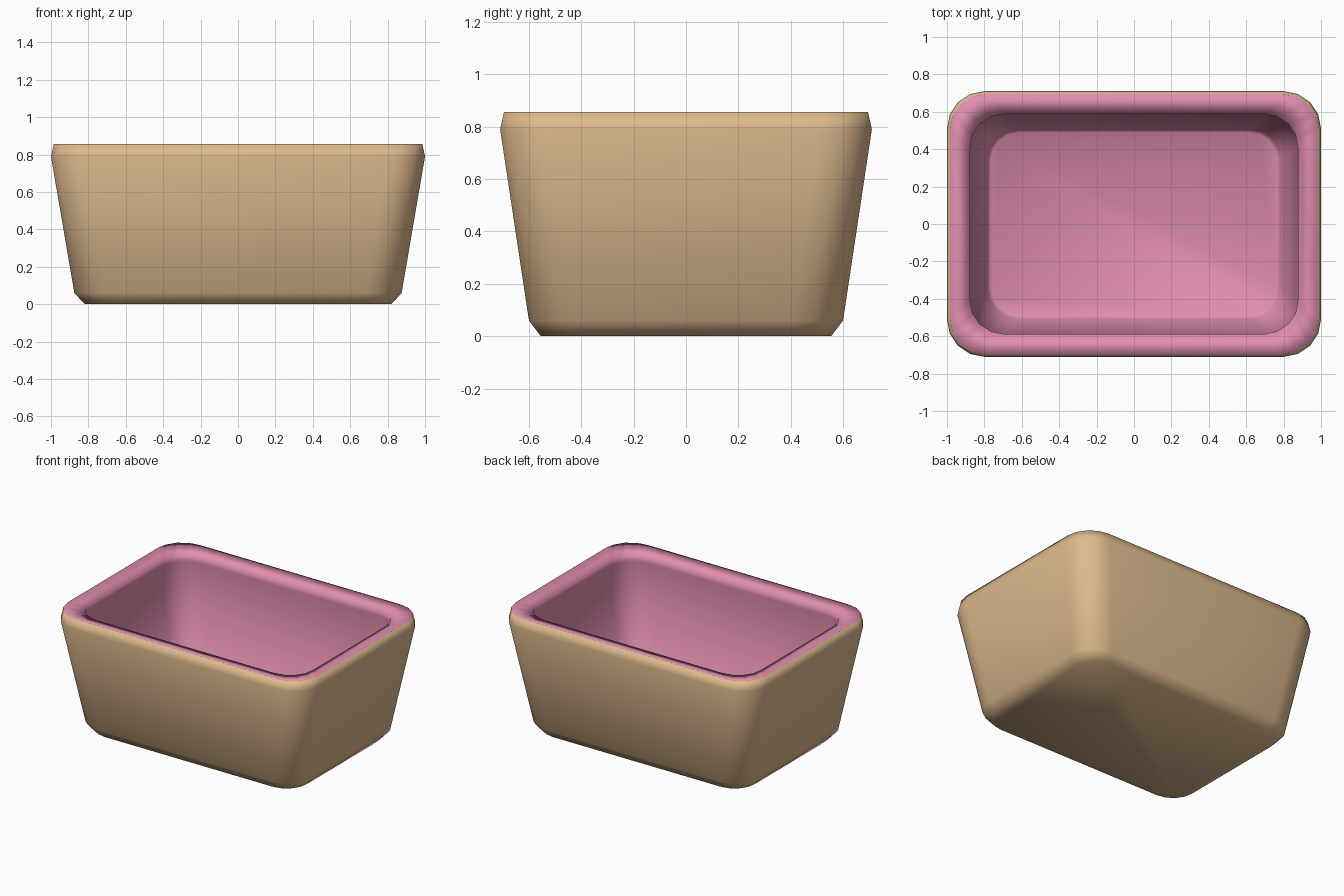
import bpy, bmesh, math

if "Cube" in bpy.data.objects:
    bpy.data.objects.remove(bpy.data.objects["Cube"])

SEG = 4  # facets per rounded corner


def material(name, rgb):
    m = bpy.data.materials.new(name)
    m.diffuse_color = (*rgb, 1)
    m.use_nodes = True
    m.node_tree.nodes["Principled BSDF"].inputs["Base Color"].default_value = m.diffuse_color
    return m


def ring(bm, hx, hy, r, z):
    """Rounded rectangle of vertices, counter-clockwise."""
    verts = []
    for k, (sx, sy) in enumerate([(1, 1), (-1, 1), (-1, -1), (1, -1)]):
        for i in range(SEG + 1):
            a = math.pi / 2 * (k + i / SEG)
            verts.append(bm.verts.new((sx * (hx - r) + r * math.cos(a),
                                       sy * (hy - r) + r * math.sin(a), z)))
    return verts


# half width, half depth, corner radius, height: up the outside, over the rim, down the inside
outside = [(0.82, 0.555, 0.16, 0.0), (0.875, 0.60, 0.19, 0.06),
           (1.0, 0.71, 0.20, 0.79), (0.985, 0.695, 0.19, 0.857)]
inside = [(0.877, 0.588, 0.18, 0.833), (0.888, 0.598, 0.18, 0.785),
          (0.782, 0.505, 0.16, 0.115), (0.765, 0.49, 0.15, 0.10)]

bm = bmesh.new()
rings = [ring(bm, *p) for p in outside + inside]
n = len(rings[0])
for j in range(len(rings) - 1):
    lo, hi = rings[j], rings[j + 1]
    for i in range(n):
        f = bm.faces.new((lo[i], lo[(i + 1) % n], hi[(i + 1) % n], hi[i]))
        f.material_index = 0 if j < len(outside) - 1 else 1

# underside and inner floor
bm.faces.new(rings[0][::-1]).material_index = 0
bm.faces.new(rings[-1]).material_index = 1
for f in bm.faces:
    f.smooth = True

mesh = bpy.data.meshes.new("planter_box")
bm.to_mesh(mesh)
bm.free()
mesh.materials.append(material("tan", (0.73, 0.49, 0.27)))
mesh.materials.append(material("pink", (0.75, 0.27, 0.43)))
box = bpy.data.objects.new("planter_box", mesh)
bpy.context.collection.objects.link(box)
